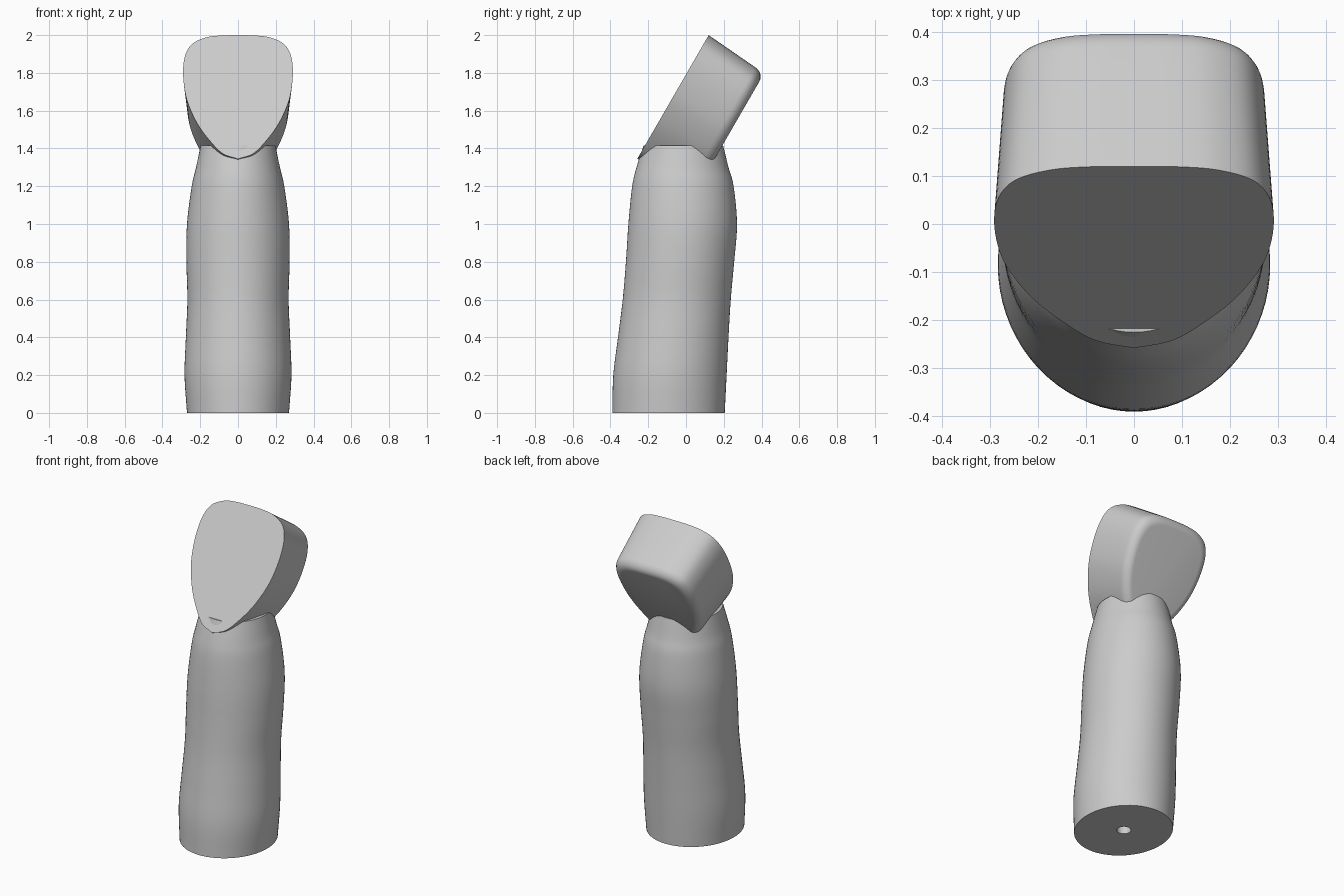
import bpy
import bmesh
import math
from mathutils import Vector

if "Cube" in bpy.data.objects:
    bpy.data.objects.remove(bpy.data.objects["Cube"], do_unlink=True)

GREY = (0.6, 0.6, 0.6, 1.0)
grey = bpy.data.materials.new("plain grey")
grey.use_nodes = True
grey.diffuse_color = GREY
grey.node_tree.nodes["Principled BSDF"].inputs["Base Color"].default_value = GREY


def smooth_points(points, steps):
    """Catmull-Rom curve through the given points."""
    pts = [Vector(p) for p in points]
    pts = [2 * pts[0] - pts[1]] + pts + [2 * pts[-1] - pts[-2]]
    curve = []
    for a, b, c, d in zip(pts, pts[1:], pts[2:], pts[3:]):
        for i in range(steps):
            t = i / steps
            curve.append(0.5 * (2 * b + (c - a) * t + (2 * a - 5 * b + 4 * c - d) * t ** 2
                                + (3 * b - a - 3 * c + d) * t ** 3))
    return curve + [pts[-2]]


def loft(name, rings, sharp_angle):
    """Skin a list of equal-length rings and cap both ends."""
    bm = bmesh.new()
    loops = [[bm.verts.new(p) for p in ring] for ring in rings]
    for low, high in zip(loops, loops[1:]):
        for i in range(len(low)):
            bm.faces.new((low[i - 1], low[i], high[i], high[i - 1]))
    bm.faces.new(loops[0])
    bm.faces.new(loops[-1])
    bmesh.ops.recalc_face_normals(bm, faces=bm.faces)
    mesh = bpy.data.meshes.new(name)
    bm.to_mesh(mesh)
    bm.free()
    mesh.materials.append(grey)
    obj = bpy.data.objects.new(name, mesh)
    bpy.context.collection.objects.link(obj)
    bpy.ops.object.select_all(action='DESELECT')
    obj.select_set(True)
    bpy.context.view_layer.objects.active = obj
    bpy.ops.object.shade_smooth_by_angle(angle=math.radians(sharp_angle))
    return obj


def ellipse(z, half_width, front, back, count=72):
    mid, half_depth = (front + back) / 2, (back - front) / 2
    angles = [2 * math.pi * i / count for i in range(count)]
    return [Vector((half_width * math.cos(a), mid + half_depth * math.sin(a), z)) for a in angles]


# Handle: stations of (half width, front, back) at rising heights
stations = [
    ((0.27, -0.39, 0.205), 0), ((0.283, -0.385, 0.215), 0.2),
    ((0.276, -0.36, 0.225), 0.4), ((0.268, -0.335, 0.237), 0.6),
    ((0.273, -0.318, 0.255), 0.8), ((0.27, -0.305, 0.27), 1.0),
    ((0.245, -0.285, 0.252), 1.2), ((0.222, -0.262, 0.225), 1.3),
    ((0.198, -0.225, 0.197), 1.415),
]
shape = smooth_points([s for s, z in stations], 5)
heights = smooth_points([(z, 0) for s, z in stations], 5)
body = [ellipse(h.x, *s) for s, h in zip(shape, heights)]

# Small blind hole in the base, lofted as the start of the handle
hole = [ellipse(z, 0.04, -0.13, -0.05) for z in (0.3, 0)]
loft("handle", hole + body, 40)

# Head: tapered shield outline, as (half width, distance up the face)
half = smooth_points([
    (0, 0), (0.08, 0.032), (0.15, 0.112), (0.215, 0.215), (0.265, 0.34),
    (0.286, 0.45), (0.29, 0.56), (0.276, 0.645), (0.24, 0.705),
    (0.17, 0.742), (0.09, 0.754), (0, 0.756)], 5)
outline = half + [Vector((-p.x, p.y)) for p in half[-2:0:-1]]

TILT = math.radians(30)
up = Vector((0, math.sin(TILT), math.cos(TILT)))
inward = Vector((0, math.cos(TILT), -math.sin(TILT)))
tip = Vector((0, -0.258, 1.345))
CENTRE, DEPTH, ROUND = 0.4, 0.355, 0.055


def head_ring(depth, inset):
    taper = 1 - 0.08 * depth / DEPTH
    ring = []
    for p in outline:
        x = p.x * taper * (1 - inset / 0.29)
        v = CENTRE + (p.y - CENTRE) * taper * (1 - inset / 0.378)
        ring.append(tip + Vector((x, 0, 0)) + up * v + inward * depth)
    return ring


head = [head_ring((DEPTH - ROUND) * i / 6, 0) for i in range(7)]
for i in range(1, 9):
    a = math.pi / 2 * i / 8
    head.append(head_ring(DEPTH - ROUND + ROUND * math.sin(a), ROUND * (1 - math.cos(a))))
loft("head", head, 40)
